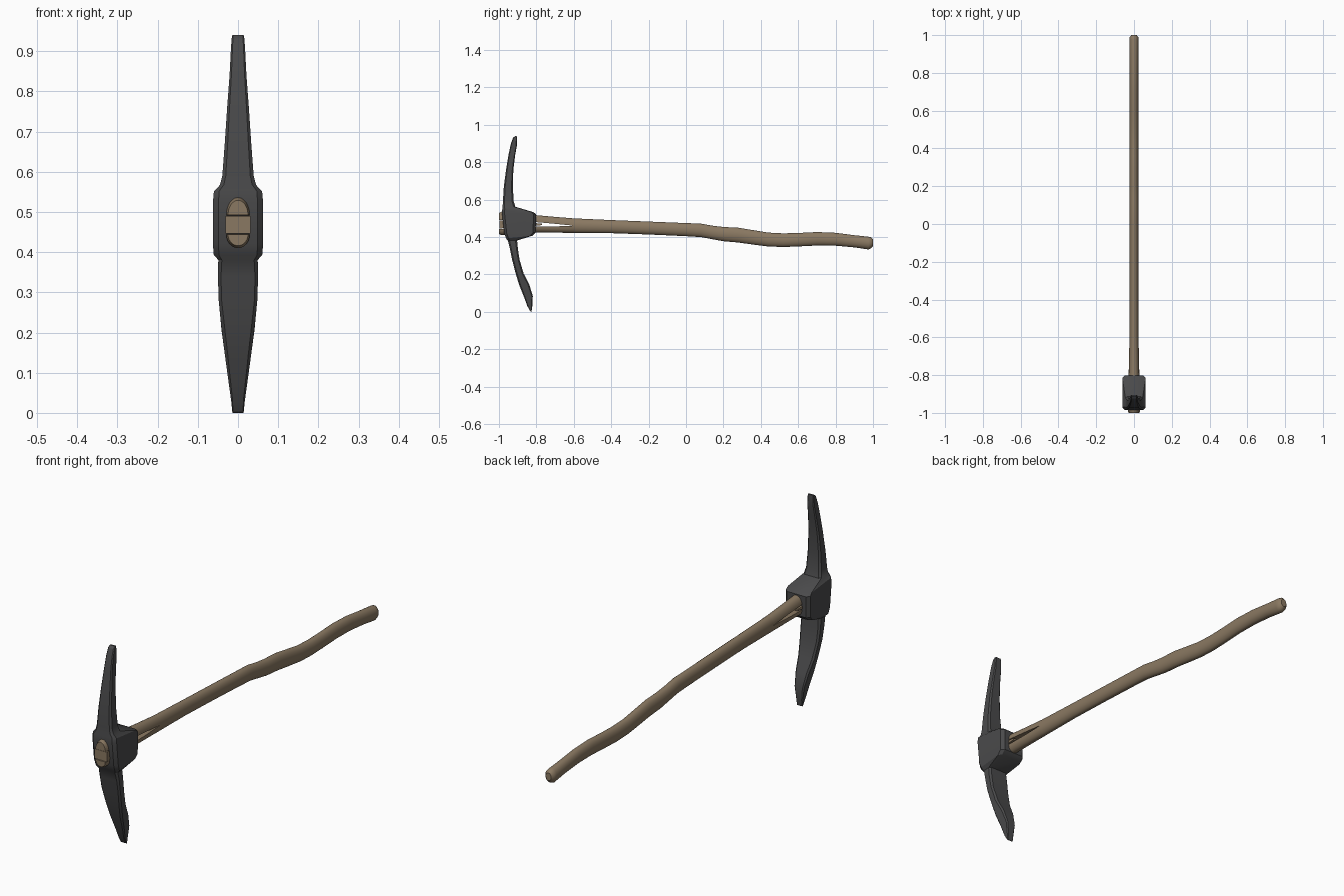
import bpy, bmesh, math

def material(name, rgb):
    m = bpy.data.materials.new(name)
    m.diffuse_color = (*rgb, 1)
    return m

METAL = material("dark iron", (0.068, 0.068, 0.070))
WOOD = material("weathered wood", (0.255, 0.190, 0.122))

def add_loft(bm, rings):
    """Skin a list of closed rings and cap both ends."""
    rows = [[bm.verts.new(p) for p in r] for r in rings]
    n = len(rows[0])
    for a, b in zip(rows, rows[1:]):
        for i in range(n):
            j = (i + 1) % n
            bm.faces.new((a[i], a[j], b[j], b[i]))
    bm.faces.new(rows[0])
    bm.faces.new(rows[-1])

def finish(name, bm, mat, angle):
    bmesh.ops.recalc_face_normals(bm, faces=bm.faces)
    me = bpy.data.meshes.new(name)
    bm.to_mesh(me)
    bm.free()
    ob = bpy.data.objects.new(name, me)
    bpy.context.collection.objects.link(ob)
    me.materials.append(mat)
    bpy.ops.object.select_all(action='DESELECT')
    ob.select_set(True)
    bpy.context.view_layer.objects.active = ob
    bpy.ops.object.shade_smooth_by_angle(angle=math.radians(angle))
    return ob

# Pick head: sections from bottom tip to top tip
# front y, front z, back y, back z, half width
HEAD = [
    (-.832, .003, -.826, .000, .014), (-.848, .030, -.822, .030, .017),
    (-.866, .080, -.819, .085, .024), (-.893, .147, -.838, .147, .033),
    (-.912, .210, -.868, .205, .041), (-.930, .280, -.890, .280, .048),
    (-.942, .340, -.899, .340, .050), (-.952, .380, -.903, .382, .049),
    (-.962, .393, -.822, .407, .061), (-.972, .420, -.804, .425, .062),
    (-.984, .530, -.802, .522, .062), (-.982, .552, -.815, .533, .060),
    (-.980, .568, -.912, .562, .045), (-.979, .590, -.921, .590, .039),
    (-.974, .670, -.926, .670, .033), (-.962, .760, -.923, .760, .027),
    (-.949, .840, -.913, .840, .021), (-.936, .900, -.904, .890, .018),
    (-.924, .932, -.904, .928, .016), (-.913, .940, -.905, .940, .014),
]

def head_ring(y0, z0, y1, z1, hx):
    depth = math.hypot(y1 - y0, z1 - z0)
    c = min(.22 * hx, .18 * depth)
    t = c / depth
    outline = [(-hx + c, 0), (hx - c, 0), (hx, t), (hx, 1 - t),
               (hx - c, 1), (-hx + c, 1), (-hx, 1 - t), (-hx, t)]
    return [(x, y0 + (y1 - y0) * s, z0 + (z1 - z0) * s) for x, s in outline]

bm = bmesh.new()
add_loft(bm, [head_ring(*s) for s in HEAD])
finish("pick_head", bm, METAL, 30)

# Handle: oval sections from fork root to butt (y, top, bottom, half width)
HANDLE = [
    (-.60, .500, .422, .024), (-.40, .491, .421, .023), (-.20, .483, .414, .023),
    (0, .475, .405, .023), (.08, .472, .400, .023), (.14, .461, .389, .023),
    (.20, .454, .378, .023), (.28, .450, .371, .023), (.36, .437, .360, .023),
    (.44, .424, .350, .023), (.52, .420, .347, .023), (.60, .422, .350, .023),
    (.70, .427, .355, .023), (.80, .423, .354, .023), (.90, .410, .345, .024),
    (.975, .402, .334, .025), (.99, .399, .340, .023), (1.0, .388, .352, .014),
]
N = 12

def arc(y, mid, end, hx):
    """Half oval from +x to -x, bulging from mid height to end height."""
    return [(hx * math.cos(math.pi * i / N), y,
             mid + (end - mid) * math.sin(math.pi * i / N)) for i in range(N + 1)]

def oval(y, top, bot, hx):
    mid = (top + bot) / 2
    return arc(y, mid, top, hx) + arc(y, mid, bot, hx)[-2:0:-1]

bm = bmesh.new()
add_loft(bm, [oval(*s) for s in HANDLE])

# Split fork through the eye (y, top, bottom, gap top, gap bottom, half width)
FORK = [
    (-1.0, .529, .416, .492, .444, .025), (-.985, .536, .410, .492, .444, .029),
    (-.80, .517, .425, .480, .456, .028), (-.70, .508, .424, .471, .457, .026),
    (-.60, .500, .422, .461, .461, .024),
]
add_loft(bm, [arc(y, g1, top, hx) for y, top, bot, g1, g0, hx in FORK])
add_loft(bm, [arc(y, g0, bot, hx) for y, top, bot, g1, g0, hx in FORK])
finish("handle", bm, WOOD, 40)

# Wedge driven into the fork
bm = bmesh.new()
add_loft(bm, [[(sx * hx, y, z) for sx, z in ((-1, z0), (1, z0), (1, z1), (-1, z1))]
              for y, z0, z1, hx in ((-.998, .446, .490, .031), (-.77, .464, .472, .030))])
finish("wedge", bm, WOOD, 30)
